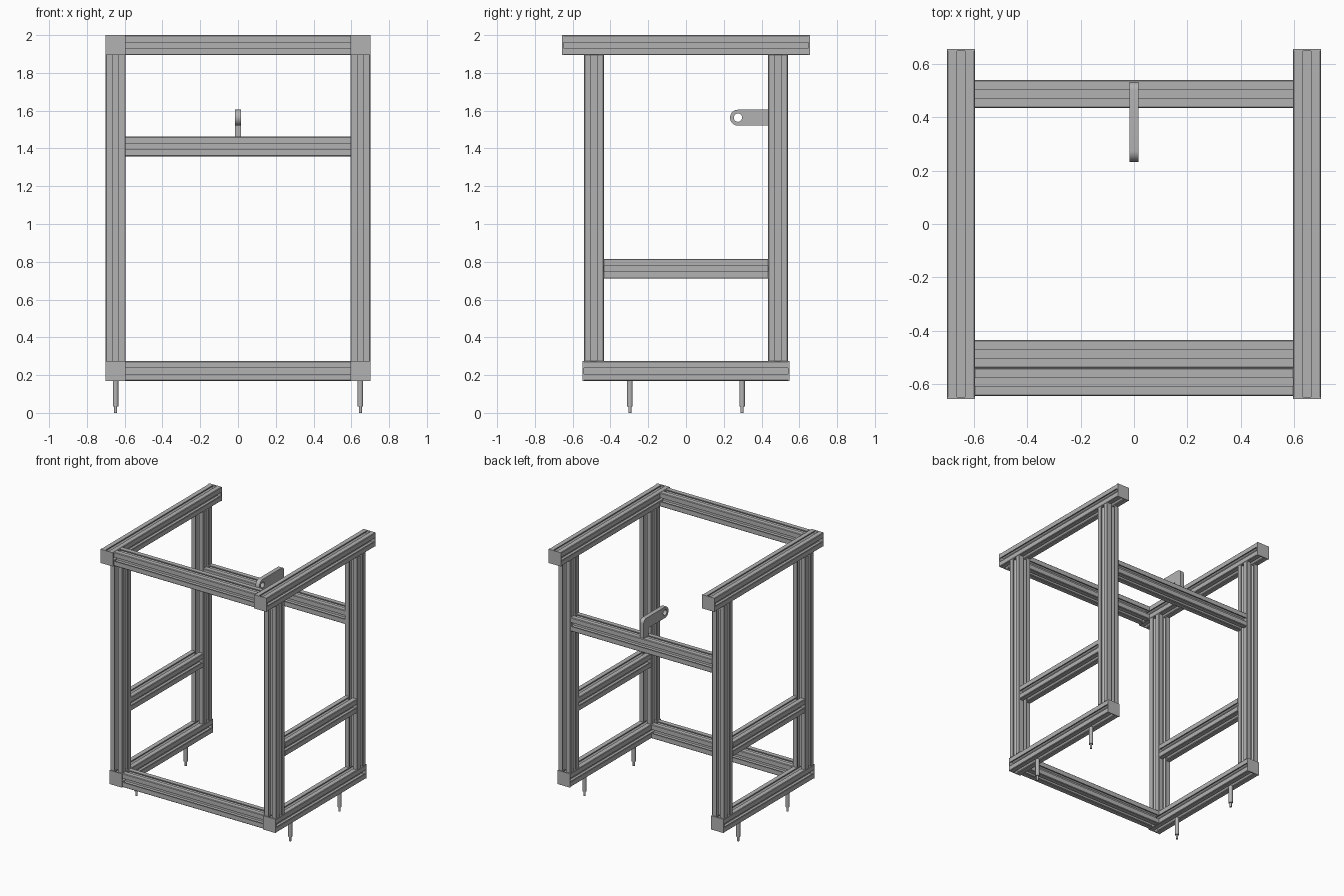
import bpy, bmesh, math
from mathutils import Matrix, Vector

if "Cube" in bpy.data.objects:
    bpy.data.objects.remove(bpy.data.objects["Cube"], do_unlink=True)

grey = bpy.data.materials.new("aluminium grey")
grey.use_nodes = True
COLOUR = (0.45, 0.45, 0.45, 1)
grey.diffuse_color = COLOUR
grey.node_tree.nodes["Principled BSDF"].inputs["Base Color"].default_value = COLOUR

W = 0.105        # beam width
H = W / 2
CAP = 0.008      # end cap thickness
POST_X = 0.648
POST_Y = 0.487
BASE_Z = 0.222
TOP_Z = 1.947


def finish(name, bm):
    bmesh.ops.recalc_face_normals(bm, faces=bm.faces)
    mesh = bpy.data.meshes.new(name)
    bm.to_mesh(mesh)
    bm.free()
    mesh.materials.append(grey)
    obj = bpy.data.objects.new(name, mesh)
    bpy.context.collection.objects.link(obj)
    return obj


def smooth(obj):
    bpy.ops.object.select_all(action="DESELECT")
    obj.select_set(True)
    bpy.context.view_layer.objects.active = obj
    bpy.ops.object.shade_smooth_by_angle(angle=math.radians(35))


def slot_section():
    """T-slot outline: one quarter, turned four times."""
    mouth, lip, pocket, floor, c = 0.015, 0.008, 0.029, 0.021, 0.004
    quarter = [(H, -H + c), (H, -mouth), (H - lip, -mouth), (H - lip, -pocket),
               (H - 0.017, -pocket), (floor, -0.017), (floor, 0.017),
               (H - 0.017, pocket), (H - lip, pocket), (H - lip, mouth),
               (H, mouth), (H, H - c)]
    points = []
    for x, y in quarter:
        points.append(Vector((x, y, 0)))
    return [Matrix.Rotation(k * math.pi / 2, 3, "Z") @ p
            for k in range(4) for p in points]


def beam(name, start, end):
    start, end = Vector(start), Vector(end)
    run = end - start
    bm = bmesh.new()
    face = bm.faces.new([bm.verts.new(p) for p in slot_section()])
    out = bmesh.ops.extrude_face_region(bm, geom=[face])["geom"]
    bmesh.ops.translate(bm, vec=(0, 0, run.length),
                        verts=[v for v in out if isinstance(v, bmesh.types.BMVert)])
    turn = Vector((0, 0, 1)).rotation_difference(run).to_matrix().to_4x4()
    bm.transform(Matrix.Translation(start) @ turn)
    return finish(name, bm)


def box(name, centre, size):
    bm = bmesh.new()
    bmesh.ops.create_cube(bm, size=1)
    bm.transform(Matrix.Translation(centre) @ Matrix.Diagonal((*size, 1)))
    return finish(name, bm)


def cylinder(name, x, y, z0, z1, r):
    bm = bmesh.new()
    bmesh.ops.create_cone(bm, cap_ends=True, segments=24, radius1=r, radius2=r,
                          depth=z1 - z0)
    bm.transform(Matrix.Translation((x, y, (z0 + z1) / 2)))
    smooth(finish(name, bm))


def capped_rail(name, x, z, half):
    """Side rail running front to back with plain end caps."""
    beam(name, (x, -half + CAP, z), (x, half - CAP, z))
    for end, s in (("front", -1), ("back", 1)):
        box(f"{name}_{end}_cap", (x, s * (half - CAP / 2), z), (W, CAP, W))


# Two mirrored side frames
for side, s in (("left", 1), ("right", -1)):
    x = s * POST_X
    capped_rail(f"{side}_base_rail", x, BASE_Z, 0.548)
    capped_rail(f"{side}_top_rail", x, TOP_Z, 0.656)
    beam(f"{side}_middle_rail", (x, -POST_Y + H, 0.763), (x, POST_Y - H, 0.763))
    for end, e in (("front", -1), ("back", 1)):
        beam(f"{side}_{end}_post", (x, e * POST_Y, BASE_Z + H), (x, e * POST_Y, TOP_Z - H))
        # Stepped levelling foot
        cylinder(f"{side}_{end}_foot_rod", x, e * 0.297, 0.035, BASE_Z - H + 0.004, 0.015)
        cylinder(f"{side}_{end}_foot_tip", x, e * 0.297, 0, 0.035, 0.008)

# Cross beams between the side frames
span = POST_X - H
for name, y, z in (("front_base_beam", -POST_Y, BASE_Z),
                   ("front_top_beam", -POST_Y - W, TOP_Z),
                   ("back_middle_beam", POST_Y, 1.41)):
    beam(name, (-span, y, z), (span, y, z))


# Pierced lug standing on the back beam
def arc(cy, cz, r, a0, a1, n):
    return [(cy + r * math.cos(math.radians(a0 + (a1 - a0) * i / n)),
             cz + r * math.sin(math.radians(a0 + (a1 - a0) * i / n)))
            for i in range(n + 1)]


R, EYE_Y, EYE_Z = 0.042, 0.275, 1.563
outline = arc(EYE_Y, EYE_Z, R, 90, 270, 20)
outline += [(0.475, EYE_Z - R), (0.475, 1.46), (0.532, 1.46)]
outline += arc(0.502, EYE_Z + R - 0.03, 0.03, 0, 90, 8)
hole = arc(EYE_Y, EYE_Z, 0.022, 0, 345, 23)

curve = bpy.data.curves.new("lug_outline", "CURVE")
curve.dimensions = "2D"
curve.fill_mode = "BOTH"
curve.extrude = 0.016
for loop in (outline, hole):
    spline = curve.splines.new("POLY")
    spline.points.add(len(loop) - 1)
    for p, (y, z) in zip(spline.points, loop):
        p.co = (y, z, 0, 1)
    spline.use_cyclic_u = True
curve.materials.append(grey)
lug = bpy.data.objects.new("lug", curve)
bpy.context.collection.objects.link(lug)
lug.matrix_world = Matrix(((0, 0, 1, 0), (1, 0, 0, 0), (0, 1, 0, 0), (0, 0, 0, 1)))
bpy.ops.object.select_all(action="DESELECT")
lug.select_set(True)
bpy.context.view_layer.objects.active = lug
bpy.ops.object.convert(target="MESH")
smooth(bpy.context.view_layer.objects.active)
